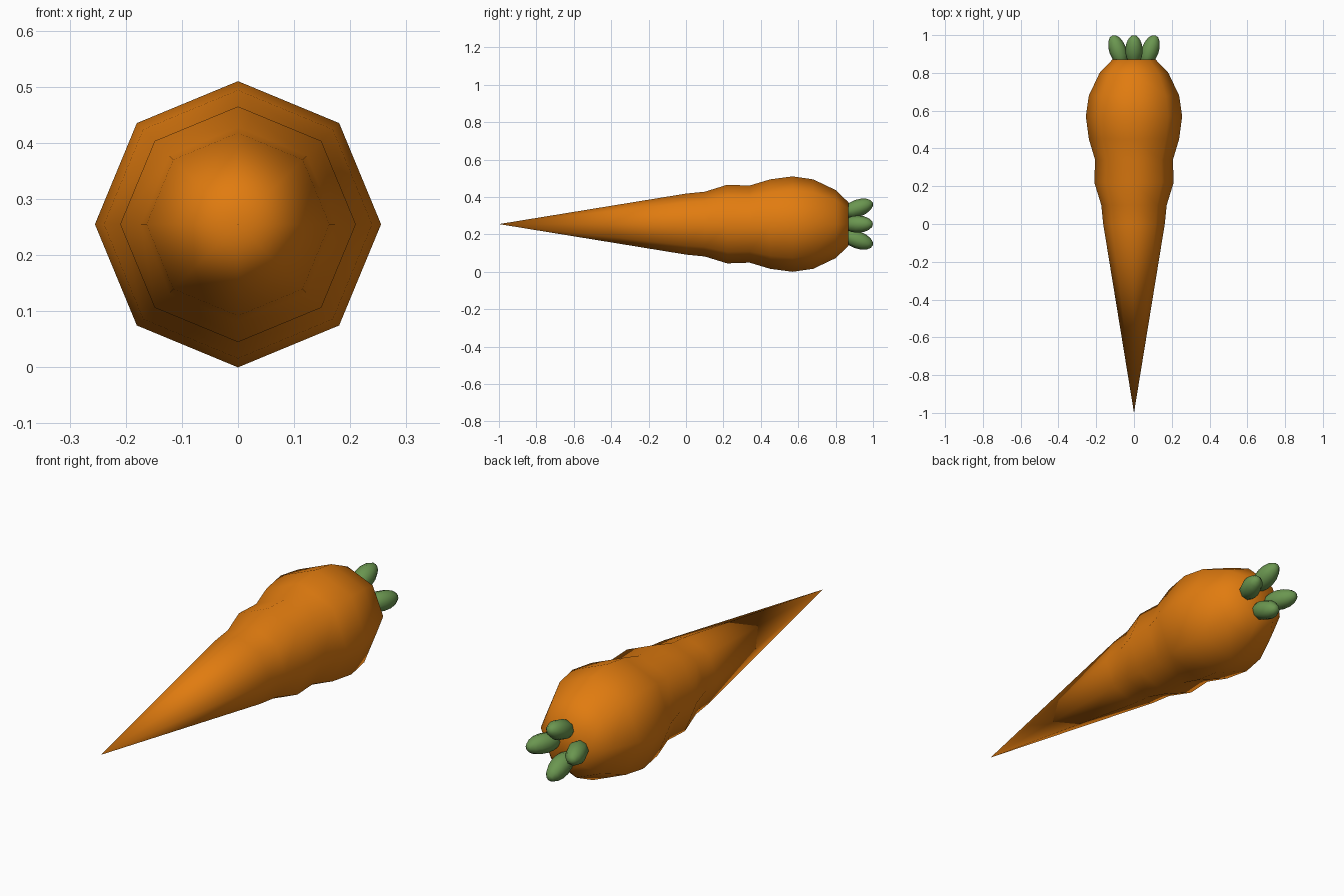
import bpy, bmesh, math
from mathutils import Matrix, Vector

if "Cube" in bpy.data.objects:
    bpy.data.objects.remove(bpy.data.objects["Cube"])

ZC = 0.255   # height of the carrot axis
SIDES = 8


def material(name, rgb):
    m = bpy.data.materials.new(name)
    m.diffuse_color = (*rgb, 1)
    m.use_nodes = True
    m.node_tree.nodes["Principled BSDF"].inputs["Base Color"].default_value = m.diffuse_color
    return m


def make_object(name, bm, mat):
    bmesh.ops.recalc_face_normals(bm, faces=bm.faces)
    for f in bm.faces:
        f.smooth = True
    me = bpy.data.meshes.new(name)
    bm.to_mesh(me)
    bm.free()
    me.materials.append(mat)
    ob = bpy.data.objects.new(name, me)
    bpy.context.collection.objects.link(ob)
    return ob


orange = material("carrot_orange", (0.75, 0.2, 0.005))
green = material("leaf_green", (0.145, 0.305, 0.08))

# Root: (y, radius) rings lofted from the pointed tip to the flat crown
profile = [(0.0, 0.163), (0.1, 0.173), (0.22, 0.21), (0.34, 0.206), (0.45, 0.239),
           (0.57, 0.255), (0.68, 0.239), (0.80, 0.182), (0.87, 0.115)]
bm = bmesh.new()
tip = bm.verts.new((0, -1, ZC))
rings = []
for y, r in profile:
    rings.append([bm.verts.new((r * math.cos(2 * math.pi * i / SIDES), y,
                                ZC + r * math.sin(2 * math.pi * i / SIDES)))
                  for i in range(SIDES)])
for i in range(SIDES):
    j = (i + 1) % SIDES
    bm.faces.new((tip, rings[0][i], rings[0][j]))
    for a, b in zip(rings, rings[1:]):
        bm.faces.new((a[i], b[i], b[j], a[j]))
bm.faces.new(rings[-1])
make_object("root", bm, orange)

# Leaves: four stubby ellipsoids splayed outward from the crown
for k in range(4):
    a = k * math.pi / 2
    out = Vector((math.cos(a), 0, math.sin(a)))
    axis = (Vector((0, 1, 0)) + out * 0.36).normalized()
    turn = axis.to_track_quat('Z', 'Y').to_matrix().to_4x4()
    place = Matrix.Translation(Vector((0, 0.918, ZC)) + out * 0.085)
    bm = bmesh.new()
    bmesh.ops.create_uvsphere(bm, u_segments=8, v_segments=8, radius=1,
                              matrix=place @ turn @ Matrix.Diagonal((0.046, 0.046, 0.086, 1)))
    make_object(f"leaf_{k + 1}", bm, green)
